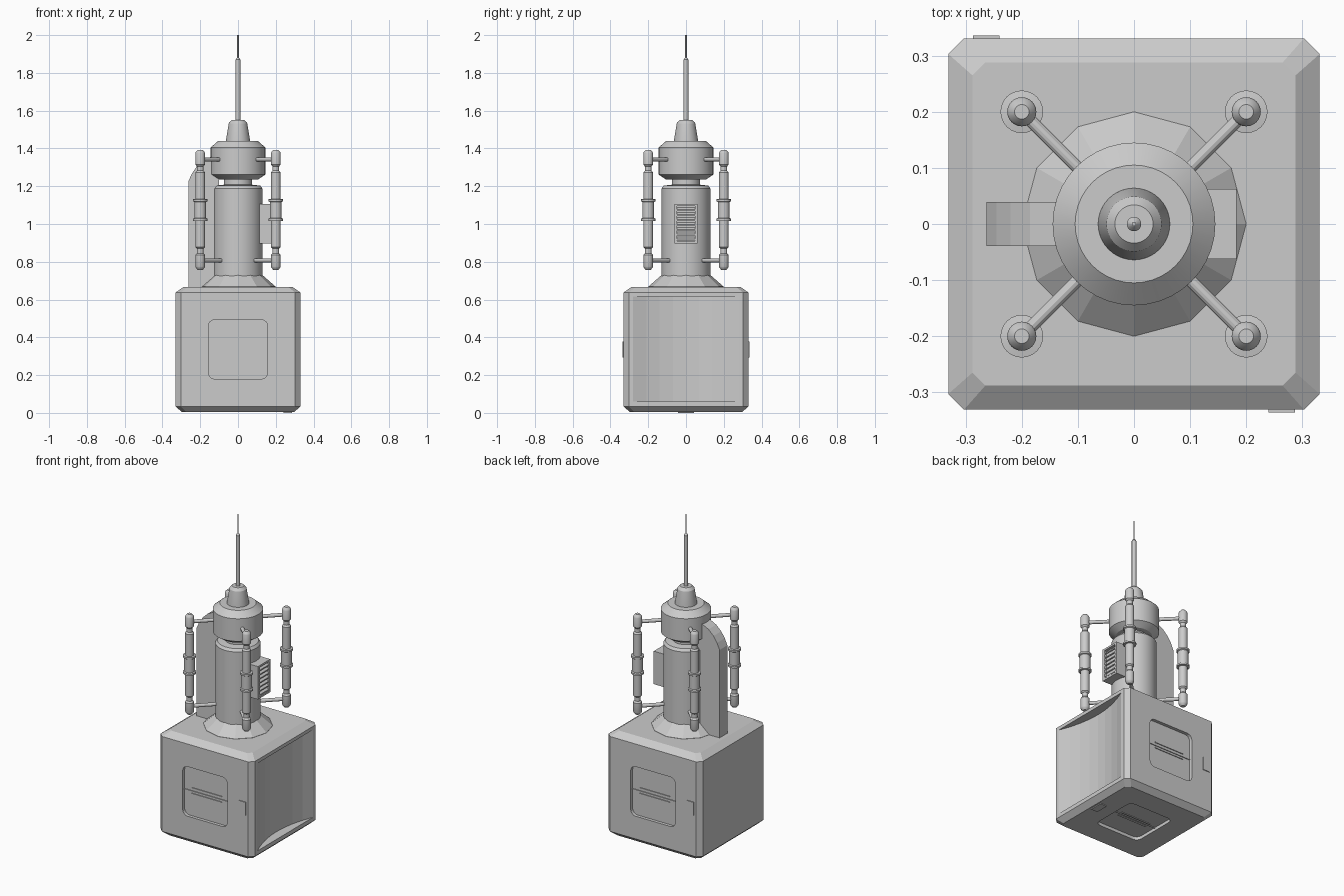
import bpy, bmesh, math
from mathutils import Matrix, Vector

if "Cube" in bpy.data.objects:
    bpy.data.objects.remove(bpy.data.objects["Cube"])

grey = bpy.data.materials.new("plain_grey")
grey.diffuse_color = (0.6, 0.6, 0.6, 1)
grey.use_nodes = True
grey.node_tree.nodes["Principled BSDF"].inputs["Base Color"].default_value = grey.diffuse_color


def finish(name, bm, smooth=False):
    bmesh.ops.recalc_face_normals(bm, faces=bm.faces)
    me = bpy.data.meshes.new(name)
    bm.to_mesh(me)
    bm.free()
    me.materials.append(grey)
    ob = bpy.data.objects.new(name, me)
    bpy.context.collection.objects.link(ob)
    if smooth:
        bpy.ops.object.select_all(action='DESELECT')
        ob.select_set(True)
        bpy.context.view_layer.objects.active = ob
        bpy.ops.object.shade_smooth_by_angle(angle=math.radians(25))
    return ob


def loft(name, rings, mat=Matrix(), smooth=False):
    """Skin a stack of equal-sized point rings and cap both ends."""
    bm = bmesh.new()
    rows = [[bm.verts.new(mat @ Vector(p)) for p in r] for r in rings]
    n = len(rows[0])
    for a, b in zip(rows, rows[1:]):
        for i in range(n):
            bm.faces.new((a[i], a[(i + 1) % n], b[(i + 1) % n], b[i]))
    bm.faces.new(rows[0][::-1])
    bm.faces.new(rows[-1])
    return finish(name, bm, smooth)


def lathe(name, profile, seg=40, mat=Matrix(), smooth=True):
    ang = [2 * math.pi * i / seg for i in range(seg)]
    return loft(name, [[(r * math.cos(a), r * math.sin(a), z) for a in ang]
                       for r, z in profile], mat, smooth)


def prism(name, pts, lo, hi, mat=Matrix()):
    return loft(name, [[(x, y, lo) for x, y in pts], [(x, y, hi) for x, y in pts]], mat)


def box(name, x0, x1, y0, y1, z0, z1, mat=Matrix()):
    return prism(name, [(x0, y0), (x1, y0), (x1, y1), (x0, y1)], z0, z1, mat)


def cut(ob, cutter):
    m = ob.modifiers.new("cut", 'BOOLEAN')
    m.operation, m.solver, m.object = 'DIFFERENCE', 'EXACT', cutter
    bpy.context.view_layer.objects.active = ob
    bpy.ops.object.modifier_apply(modifier=m.name)
    bpy.data.objects.remove(cutter)


# Chamfered base block
H, C = 0.331, 0.336


def octagon(h, c, z):
    k = h - c
    return [(x, y, z) for x, y in ((h, -k), (h, k), (k, h), (-k, h),
                                   (-h, k), (-h, -k), (-k, -h), (k, -h))]


base = loft("base_block", [octagon(0.298, 0.025, 0.005), octagon(H, 0.028, 0.035),
                           octagon(H, 0.028, 0.637), octagon(0.288, 0.023, 0.667)])

# Hollow curved recess in the right side
arc = [(H - 0.06 * (1 - (t / 4) ** 2), 0.28 * t / 4) for t in range(-4, 5)]
cut(base, prism("hollow_cutter", [(0.4, -0.28)] + arc + [(0.4, 0.28)], 0.06, 0.615))

# Recessed rounded panels with bars and a latch on front, back and bottom
rounded = []
for q in range(4):
    sx, sy = ((1, 1), (-1, 1), (-1, -1), (1, -1))[q]
    for k in range(5):
        a = math.pi / 2 * (q + k / 4)
        rounded.append((sx * 0.122 + 0.035 * math.cos(a), sy * 0.122 + 0.035 * math.sin(a)))
D = 0.02
front = Matrix.Rotation(math.pi / 2, 4, 'X')
sides = {"front": front, "back": Matrix.Rotation(math.pi, 4, 'Z') @ front,
         "bottom": Matrix.Rotation(math.pi, 4, 'X')}
for side, rot in sides.items():
    m = Matrix.Translation((0, 0, C)) @ rot
    cut(base, prism("panel_cutter", rounded, H - D, H + 0.05, m))
    for i, (w, v) in enumerate(((0.105, 0.021), (0.157, 0.001), (0.105, -0.015))):
        box(f"{side}_panel_bar_{i}", -w, w, v - 0.002, v + 0.002, H - D - 0.003, H - D + 0.005, m)
    box(f"{side}_latch", 0.24, 0.287, -0.042, 0.042, H - 0.003, H + 0.005, m)

# Twelve-sided foot, column, head and aerial
lathe("column_foot", [(0.2, 0.66), (0.2, 0.668), (0.115, 0.742)], 12, smooth=False)
lathe("column", [(0.13, 0.66), (0.13, 1.187), (0.118, 1.203), (0.075, 1.208),
                 (0.075, 1.245)])
lathe("head", [(0.105, 1.235), (0.145, 1.262), (0.145, 1.405), (0.105, 1.44)])
lathe("aerial_mount", [(0.064, 1.435), (0.064, 1.443), (0.049, 1.533), (0.034, 1.55)])
lathe("aerial", [(0.013, 1.54), (0.013, 1.87), (0.006, 1.88), (0.004, 1.882),
                 (0.004, 2.0)], 16)

# Spine on the left side
upright = Matrix.Rotation(math.pi / 2, 4, 'X')
prism("left_spine", [(-0.263, 0.66), (-0.263, 1.225), (-0.245, 1.265), (-0.22, 1.302),
                     (-0.185, 1.335), (-0.135, 1.36), (-0.1, 1.36), (-0.1, 0.66)],
      -0.039, 0.039, upright)

# Louvred vent on the right side
box("vent_body", 0.09, 0.165, -0.062, 0.062, 0.898, 1.107)
for s in (-1, 1):
    y = s * 0.055
    box("vent_frame_side", 0.16, 0.183, y - 0.007, y + 0.007, 0.898, 1.107)
    z = 1.0025 + s * 0.0985
    box("vent_frame_end", 0.16, 0.183, -0.05, 0.05, z - 0.006, z + 0.006)
for i in range(7):
    z = 0.914 + i * 0.026
    prism(f"vent_slat_{i}", [(0.16, z + 0.02), (0.16, z + 0.012), (0.181, z - 0.001),
                             (0.181, z + 0.006)], -0.05, 0.05, upright)

# Four outer rods, each with two arms to the column and head
rod = [(0.013, 0.757), (0.023, 0.768), (0.026, 0.775), (0.026, 0.835), (0.018, 0.845),
       (0.018, 0.87), (0.026, 0.878), (0.026, 1.015), (0.038, 1.017), (0.038, 1.028),
       (0.031, 1.032), (0.031, 1.116), (0.038, 1.12), (0.038, 1.131), (0.026, 1.133),
       (0.026, 1.272), (0.018, 1.282), (0.018, 1.305), (0.026, 1.315), (0.026, 1.375),
       (0.023, 1.382), (0.013, 1.393)]
for i in range(4):
    spin = Matrix.Rotation(math.pi / 4 + i * math.pi / 2, 4, 'Z')
    reach = 0.2 * math.sqrt(2)
    lathe(f"outer_rod_{i}", rod, 24, spin @ Matrix.Translation((reach, 0, 0)))
    for part, z in (("lower", 0.807), ("upper", 1.342)):
        m = spin @ Matrix.Translation((0, 0, z)) @ Matrix.Rotation(math.pi / 2, 4, 'Y')
        lathe(f"{part}_arm_{i}", [(0.011, 0.11), (0.011, reach)], 12, m)
